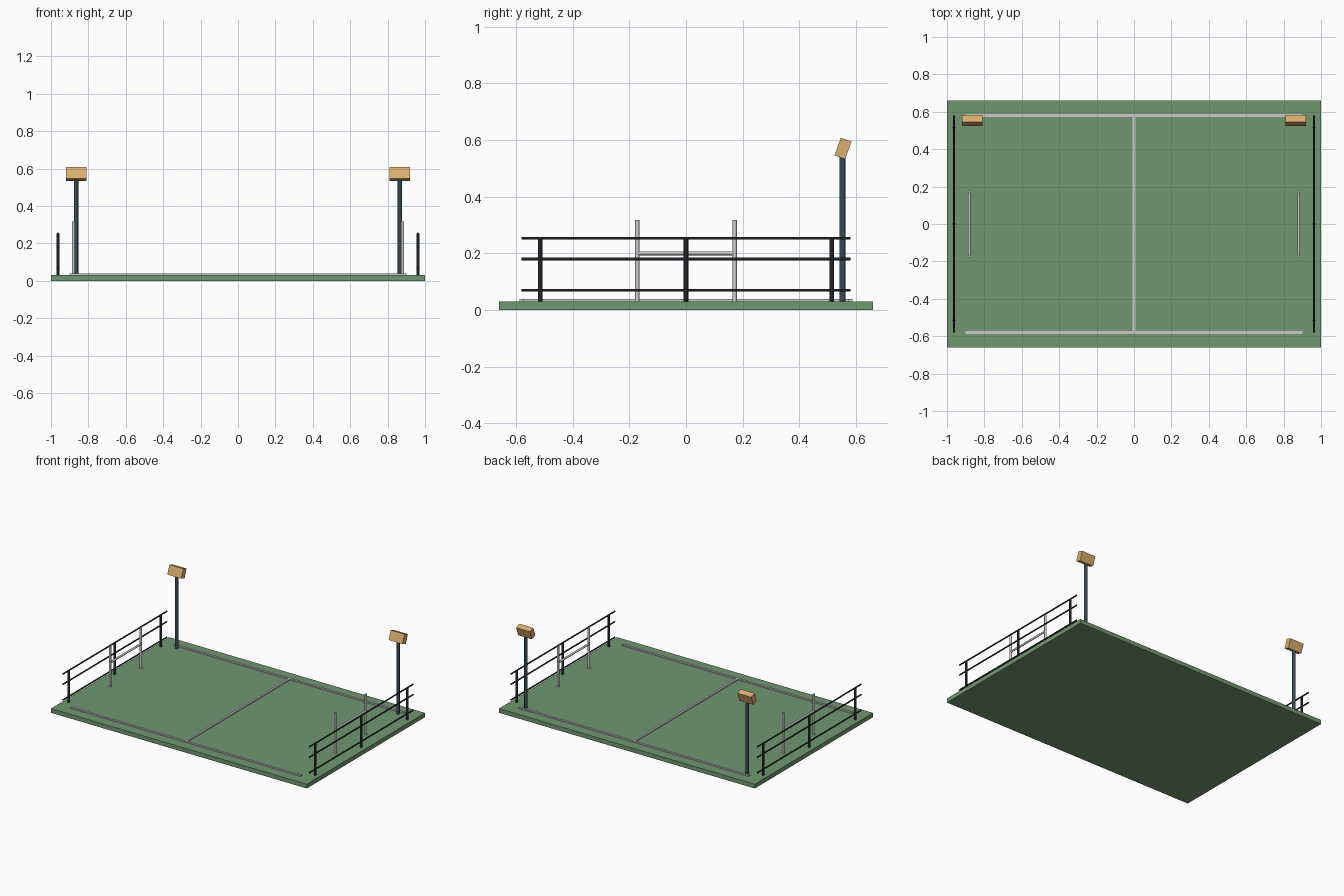
import bpy
from math import radians
from mathutils import Vector

if "Cube" in bpy.data.objects:
    bpy.data.objects.remove(bpy.data.objects["Cube"])


def material(name, rgb):
    m = bpy.data.materials.new(name)
    m.diffuse_color = (*rgb, 1)
    m.use_nodes = True
    m.node_tree.nodes["Principled BSDF"].inputs["Base Color"].default_value = m.diffuse_color
    return m


GREEN = material("turf_green", (0.16, 0.31, 0.16))
DARK = material("rail_dark", (0.015, 0.018, 0.022))
BLUE = material("mast_blue", (0.035, 0.07, 0.105))
AMBER = material("lamp_amber", (0.71, 0.42, 0.16))


def finish(name, mat):
    ob = bpy.context.object
    ob.name = name
    if mat:
        ob.data.materials.append(mat)
    return ob


def box(name, center, size, mat=None, tilt=0):
    bpy.ops.mesh.primitive_cube_add(size=1, location=center)
    ob = finish(name, mat)
    ob.scale = size
    ob.rotation_euler.x = radians(tilt)
    return ob


def rod(name, a, b, radius, mat=None, sides=12):
    a, b = Vector(a), Vector(b)
    bpy.ops.mesh.primitive_cylinder_add(vertices=sides, radius=radius,
                                        depth=(b - a).length, location=(a + b) / 2)
    ob = finish(name, mat)
    ob.rotation_euler = (b - a).to_track_quat('Z', 'Y').to_euler()
    bpy.context.view_layer.update()
    bpy.ops.object.shade_smooth_by_angle(angle=radians(40))
    return ob


TOP = 0.03

# Pitch slab and raised markings
box("pitch", (0, 0, TOP / 2), (2, 1.32, TOP), GREEN)
for y, tag in ((-0.58, "front"), (0.58, "back")):
    box(f"touchline_{tag}", (0, y, TOP + 0.003), (1.8, 0.014, 0.01))
box("halfway_line", (0, 0, TOP + 0.003), (0.014, 1.16, 0.01))

for s, side in ((-1, "left"), (1, "right")):
    # H-shaped goal
    gx = 0.88 * s
    for y, tag in ((-0.172, "front"), (0.172, "back")):
        rod(f"goal_post_{side}_{tag}", (gx, y, TOP - 0.005), (gx, y, 0.318), 0.008)
    rod(f"goal_crossbar_{side}", (gx, -0.172, 0.2), (gx, 0.172, 0.2), 0.007)

    # End railing
    rx = 0.963 * s
    for i, y in enumerate((-0.515, 0, 0.515)):
        rod(f"rail_post_{side}_{i + 1}", (rx, y, TOP - 0.005), (rx, y, 0.253), 0.008, DARK)
    for i, z in enumerate((0.07, 0.18, 0.253)):
        rod(f"rail_{side}_{i + 1}", (rx, -0.58, z), (rx, 0.58, z), 0.005, DARK)

    # Floodlight mast and tilted lamp
    fx = 0.865 * s
    rod(f"floodlight_mast_{side}", (fx, 0.552, TOP - 0.005), (fx, 0.552, 0.56), 0.011, BLUE)
    box(f"floodlight_lamp_{side}", (fx, 0.554, 0.57), (0.108, 0.04, 0.066), AMBER, tilt=-20)
